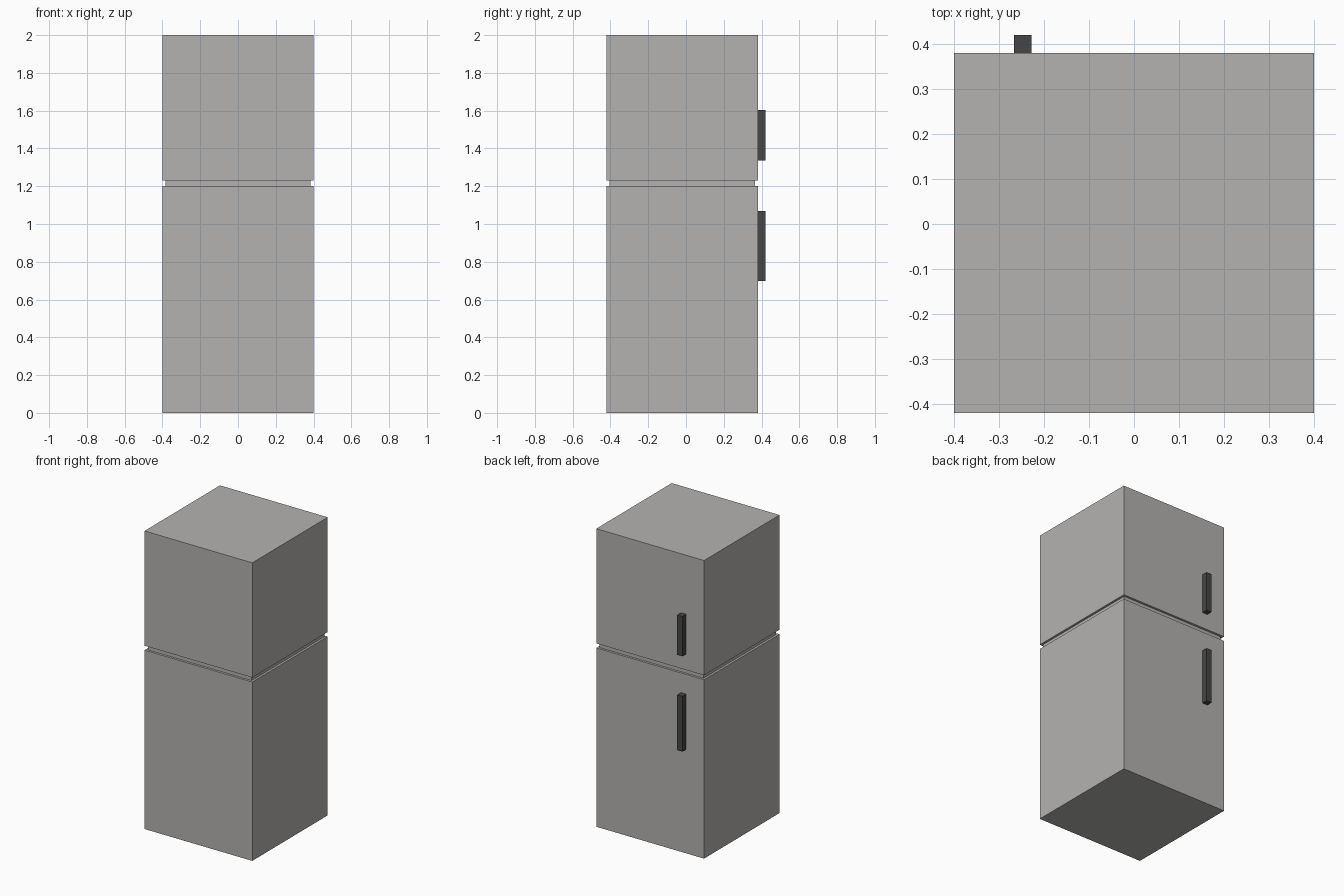
import bpy, bmesh
from mathutils import Matrix, Vector

if "Cube" in bpy.data.objects:
    bpy.data.objects.remove(bpy.data.objects["Cube"])


def material(name, rgb):
    m = bpy.data.materials.new(name)
    m.diffuse_color = (*rgb, 1)
    m.use_nodes = True
    m.node_tree.nodes["Principled BSDF"].inputs["Base Color"].default_value = m.diffuse_color
    return m


def finish(bm, name, mat):
    bmesh.ops.recalc_face_normals(bm, faces=bm.faces[:])
    me = bpy.data.meshes.new(name)
    bm.to_mesh(me)
    bm.free()
    me.materials.append(mat)
    ob = bpy.data.objects.new(name, me)
    bpy.context.collection.objects.link(ob)
    return ob


def box(name, lo, hi, mat):
    lo, hi = Vector(lo), Vector(hi)
    bm = bmesh.new()
    bmesh.ops.create_cube(bm, size=1, matrix=Matrix.Translation((lo + hi) / 2)
                          @ Matrix.Diagonal((*(hi - lo), 1)))
    return finish(bm, name, mat)


grey = material("warm grey enamel", (0.456, 0.448, 0.434))
dark = material("dark handle", (0.061, 0.061, 0.061))

# Cabinet: stacked square rings with a recessed seam between the two doors
CY = -0.02
rings = [(0.4, 0.0), (0.4, 1.2), (0.385, 1.2), (0.385, 1.23), (0.4, 1.23), (0.4, 2.0)]
bm = bmesh.new()
loops = [[bm.verts.new((sx * h, CY + sy * h, z))
          for sx, sy in ((-1, -1), (1, -1), (1, 1), (-1, 1))] for h, z in rings]
for a, b in zip(loops, loops[1:]):
    for i in range(4):
        j = (i + 1) % 4
        bm.faces.new((a[i], a[j], b[j], b[i]))
bm.faces.new(loops[0][::-1])
bm.faces.new(loops[-1])
finish(bm, "fridge_cabinet", grey)

# Door handles on the +y side
for name, z0, z1 in (("fridge_handle", 0.697, 1.068), ("freezer_handle", 1.337, 1.604)):
    box(name, (-0.267, 0.38, z0), (-0.228, 0.42, z1), dark)
